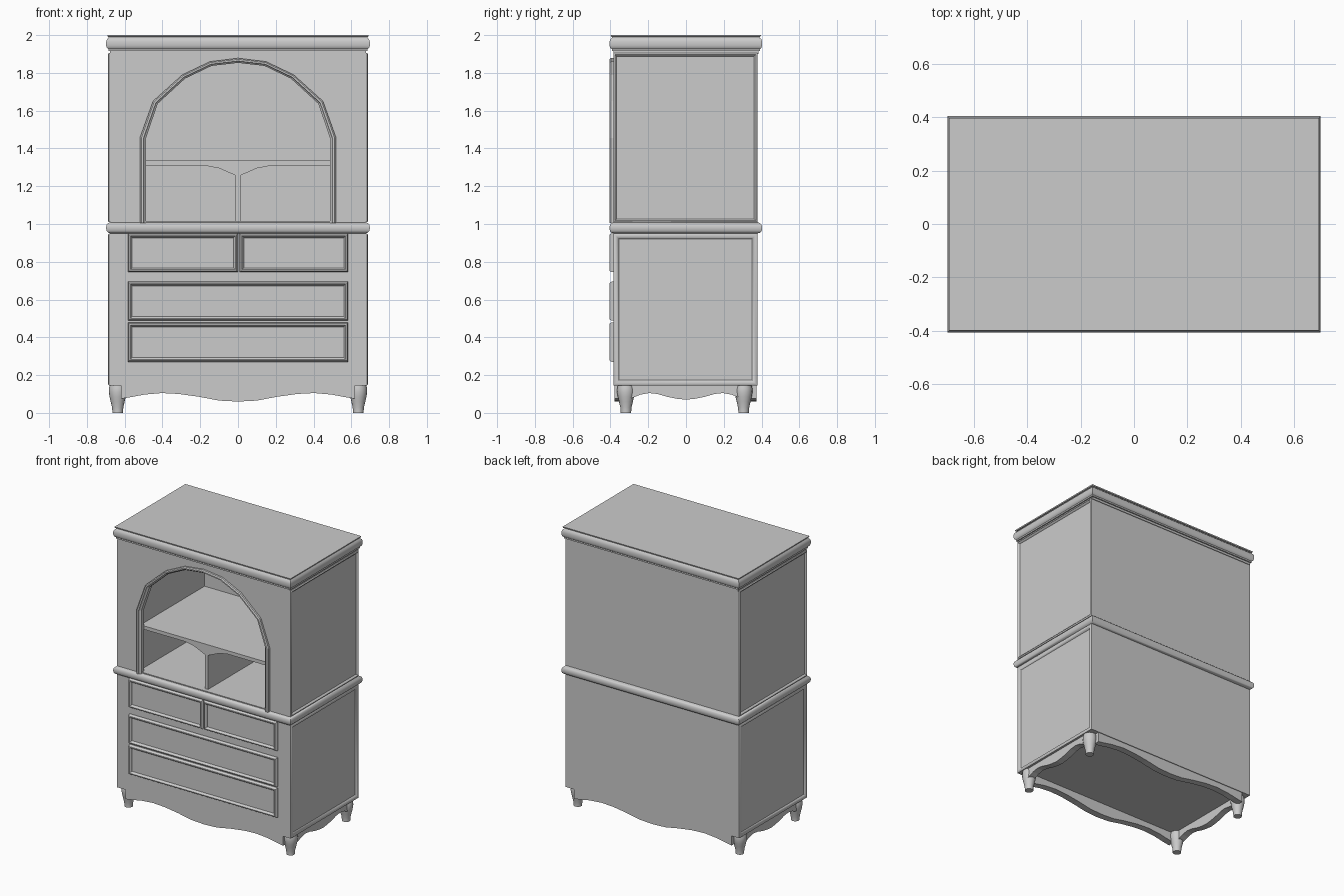
import bpy, bmesh, math
from mathutils import Vector

if "Cube" in bpy.data.objects:
    bpy.data.objects.remove(bpy.data.objects["Cube"])


def finish(name, bm, smooth=False):
    bmesh.ops.recalc_face_normals(bm, faces=bm.faces)
    me = bpy.data.meshes.new(name)
    bm.to_mesh(me)
    bm.free()
    ob = bpy.data.objects.new(name, me)
    bpy.context.collection.objects.link(ob)
    if smooth:
        bpy.ops.object.select_all(action='DESELECT')
        ob.select_set(True)
        bpy.context.view_layer.objects.active = ob
        bpy.ops.object.shade_smooth_by_angle(angle=math.radians(40))
    return ob


def loft(name, loops, closed=True, cap=(True, True), smooth=False):
    """Skin a list of equal-length point loops."""
    bm = bmesh.new()
    rows = [[bm.verts.new(p) for p in loop] for loop in loops]
    n = len(rows[0])
    for a, b in zip(rows, rows[1:]):
        for i in range(n if closed else n - 1):
            j = (i + 1) % n
            bm.faces.new((a[i], a[j], b[j], b[i]))
    if cap[0]:
        bm.faces.new(rows[0])
    if cap[1]:
        bm.faces.new(rows[-1])
    return finish(name, bm, smooth)


def box(name, x0, x1, y0, y1, z0, z1):
    rect = [(x0, y0), (x1, y0), (x1, y1), (x0, y1)]
    return loft(name, [[(x, y, z) for x, y in rect] for z in (z0, z1)])


def prism(name, pts, d0, d1, axis='y'):
    """Extrude an outline (u, z) along y or x."""
    put = (lambda u, z, d: (u, d, z)) if axis == 'y' else (lambda u, z, d: (d, u, z))
    return loft(name, [[put(u, z, d) for u, z in pts] for d in (d0, d1)])


def rect_rings(u0, u1, v0, v1, prof, put):
    """Mitred rectangular loops; prof holds (inset, height)."""
    return [[put(u, v, h) for u, v in ((u0 + i, v0 + i), (u1 - i, v0 + i),
                                       (u1 - i, v1 - i), (u0 + i, v1 - i))]
            for i, h in prof]


HX, YF, YB = 0.675, -0.384, 0.378

# Crown and waist mouldings, wrapping all four sides
crown = [(.02, 1.90), (.02, 1.915), (.012, 1.916), (.012, 1.926), (.004, 1.932), (0, 1.945),
         (0, 1.965), (.004, 1.978), (.012, 1.985), (.014, 1.99), (.008, 1.992), (.006, 2.0)]
waist = [(.025, .95), (.012, .953), (.003, .962), (0, .975), (0, .985), (.003, .997),
         (.012, 1.005), (.025, 1.01)]
for name, prof in (("crown_moulding", crown), ("waist_moulding", waist)):
    loft(name, rect_rings(-.698, .698, -.405, .403, prof, lambda u, v, h: (u, v, h)), smooth=True)

# Lower chest and upper cupboard carcass
box("lower_chest", -HX, HX, YF, YB, .145, .955)
for s, side in ((-1, "left"), (1, "right")):
    box(side + "_cupboard_wall", *sorted((s * .515, s * HX)), -.36, YB, 1.0, 1.905)
box("cupboard_back", -.515, .515, .36, YB, 1.0, 1.905)
box("cupboard_ceiling", -.515, .515, -.36, .36, 1.88, 1.905)
box("cupboard_floor", -.515, .515, -.384, .36, 1.0, 1.015)

# Arched front: half outlines mirrored into full arches
def mirror(half):
    return [(-x, z) for x, z in half] + [(x, z) for x, z in reversed(half[:-1])]


outer = mirror([(.52, 1.005), (.52, 1.455), (.45, 1.65), (.295, 1.79), (.148, 1.86), (0, 1.878)])
inner = mirror([(.487, 1.005), (.487, 1.455), (.425, 1.637), (.28, 1.77), (.14, 1.837), (0, 1.853)])
prism("arched_front", [(HX, 1.005), (HX, 1.905), (-HX, 1.905), (-HX, 1.005)] + inner, YF, -.36)
trim = [(0, YF), (0, -.398), (.25, -.405), (.6, -.405), (.75, -.395), (1, -.39), (1, -.36)]
loft("arch_trim", [[(a[0] + (b[0] - a[0]) * t, y, a[1] + (b[1] - a[1]) * t) for t, y in trim]
                   for a, b in zip(outer, inner)])

# Shelf and flared divider
box("shelf", -.515, .515, -.36, .36, 1.31, 1.335)
prism("shelf_divider", mirror([(.013, 1.01), (.013, 1.257), (.10, 1.295), (.18, 1.31), (0, 1.312)]),
      -.355, .36)

# Side panels: raised bead frames
for s, side in ((-1, "left"), (1, "right")):
    for part, z0, z1, w in (("upper", 1.01, 1.905, .018), ("lower", .145, .95, .03)):
        prof = [(0, -.002), (0, .008), (.2 * w, .012), (.45 * w, .013), (.75 * w, .009), (w, -.002)]
        loft(f"{side}_{part}_panel_frame",
             rect_rings(YF, YB, z0, z1, prof, lambda u, v, h: (s * (HX + h), u, v)),
             cap=(False, False), smooth=True)

# Drawer fronts with raised frames and sunken panels
drawer = [(0, -.002), (0, .01), (.007, .021), (.013, .022), (.02, .014), (.023, .006)]
for name, x0, x1, z0, z1 in (("top_left_drawer", -.583, -.001, .745, .95),
                             ("top_right_drawer", .009, .583, .745, .95),
                             ("middle_drawer", -.583, .583, .488, .695),
                             ("bottom_drawer", -.583, .583, .27, .479)):
    loft(name, rect_rings(x0, x1, z0, z1, drawer, lambda u, v, h: (u, YF - h, v)))

# Scalloped aprons
def apron_outline(half, dip):
    """Wavy lower edge, straight top edge."""
    ks = [(1, .075), (.9, .085), (.8, .097), (.65, .105), (.5, .1), (.33, .085), (.16, dip + .005), (0, dip)]
    return [(-half, .15)] + mirror([(k * half, z) for k, z in ks]) + [(half, .15)]


prism("front_apron", apron_outline(.62, .06), -.378, -.33)
prism("back_apron", apron_outline(.62, .06), .325, .373)
prism("left_apron", apron_outline(.30, .07), -.668, -.62, 'x')
prism("right_apron", apron_outline(.30, .07), .62, .668, 'x')

# Turned legs
leg = [(.028, 0), (.028, .008), (.03, .03), (.037, .06), (.043, .085), (.047, .11), (.046, .13), (.042, .147)]
for sx, side in ((-1, "left"), (1, "right")):
    for cy, end in ((-.318, "front"), (.305, "back")):
        loft(f"{end}_{side}_leg",
             [[(sx * .637 + r * math.cos(a * math.pi / 8), cy + r * math.sin(a * math.pi / 8), z)
               for a in range(16)] for r, z in leg], smooth=True)
